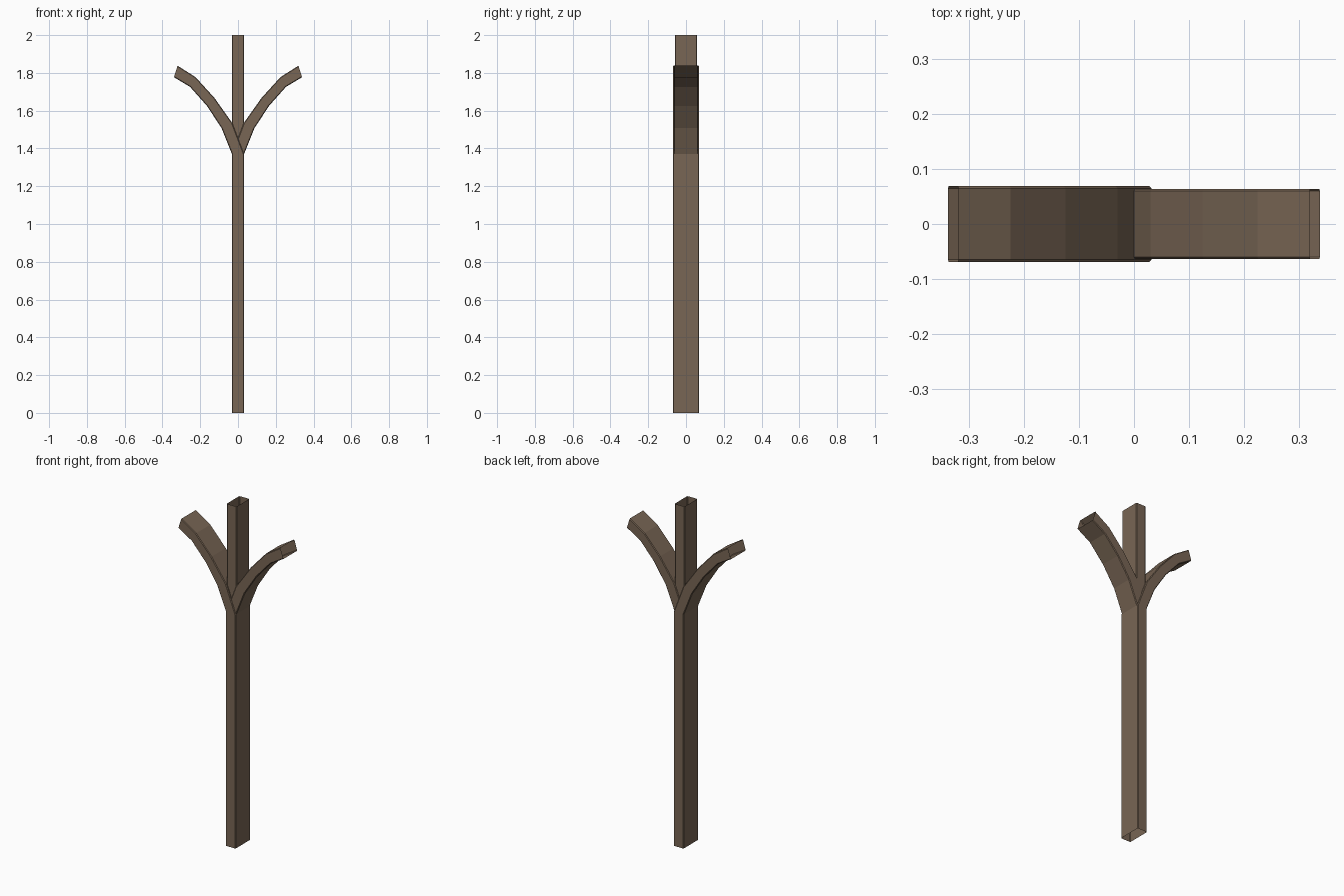
import bpy
import bmesh
from mathutils import Vector

if "Cube" in bpy.data.objects:
    bpy.data.objects.remove(bpy.data.objects["Cube"])

# one weathered brown wood colour
wood = bpy.data.materials.new("brown_wood")
wood.diffuse_color = (0.19, 0.133, 0.09, 1.0)
wood.use_nodes = True
wood.node_tree.nodes["Principled BSDF"].inputs["Base Color"].default_value = wood.diffuse_color


def tube(name, sections, half_depth, chamfer=0.004):
    """Open-ended box tube; each section is a pair of (x, z) points, left then right."""
    bm = bmesh.new()
    rings = []
    for left, right in sections:
        a, b = Vector((left[0], 0, left[1])), Vector((right[0], 0, right[1]))
        mid, half = (a + b) / 2, (b - a) / 2
        n, w = half.normalized(), half.length
        c, d = chamfer, half_depth
        outline = [(-w + c, -d), (w - c, -d), (w, -d + c), (w, d - c),
                   (w - c, d), (-w + c, d), (-w, d - c), (-w, -d + c)]
        rings.append([bm.verts.new(mid + n * s + Vector((0, y, 0))) for s, y in outline])
    for lo, hi in zip(rings, rings[1:]):
        for i in range(8):
            j = (i + 1) % 8
            bm.faces.new((lo[i], lo[j], hi[j], hi[i]))
    mesh = bpy.data.meshes.new(name)
    bm.to_mesh(mesh)
    bm.free()
    mesh.materials.append(wood)
    obj = bpy.data.objects.new(name, mesh)
    bpy.context.collection.objects.link(obj)
    return obj


# curved arm: (underside point, upper side point) for the left arm
W = 0.032
arm = [((-W, 1.37), (W, 1.37)),
       ((-0.087, 1.507), (-0.03, 1.534)),
       ((-0.164, 1.625), (-0.125, 1.668)),
       ((-0.254, 1.726), (-0.225, 1.778)),
       ((-0.339, 1.777), (-0.320, 1.838))]


def mirrored(sections):
    return [((-b[0], b[1]), (-a[0], a[1])) for a, b in sections]


# trunk continuing into the left arm
tube("trunk_and_left_arm", [((-W, 0), (W, 0))] + arm, 0.069)

# right arm, slightly narrower front to back
tube("right_arm", mirrored(arm), 0.064)

# straight centre post, narrower again
tube("centre_post", [((-W, 1.37), (W, 1.37)), ((-W, 2.0), (W, 2.0))], 0.059)
